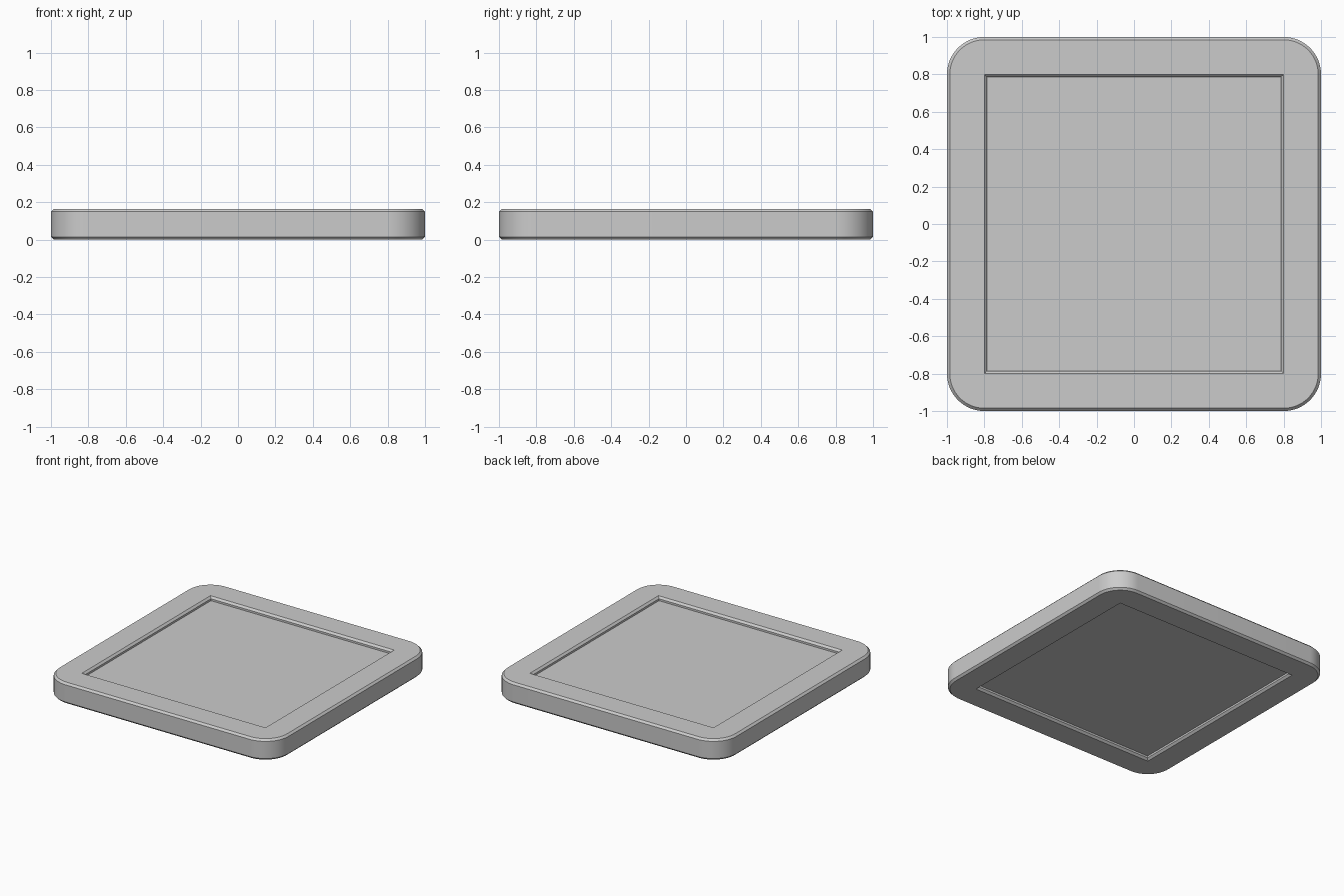
import bpy
import bmesh
import math

cube = bpy.data.objects.get("Cube")
if cube:
    bpy.data.objects.remove(cube)

HEIGHT = 0.165
BEVEL = 0.015
RECESS = 0.03       # depth of the panel below the rim, on both sides
RADIUS = 0.2
HOLE = 0.8
STEPS = 16          # segments per rounded corner

grey = bpy.data.materials.new("grey")
grey.use_nodes = True
colour = (0.6, 0.6, 0.6, 1)
grey.diffuse_color = colour
grey.node_tree.nodes["Principled BSDF"].inputs["Base Color"].default_value = colour


def ring(bm, half, radius, z):
    """Rounded square loop; a zero radius gives sharp corners."""
    verts = []
    for quarter in range(4):
        middle = math.radians(45 + 90 * quarter)
        cx = math.copysign(half - radius, math.cos(middle))
        cy = math.copysign(half - radius, math.sin(middle))
        for i in range(STEPS + 1):
            a = math.radians(90 * (quarter + i / STEPS))
            verts.append(bm.verts.new((cx + radius * math.cos(a),
                                       cy + radius * math.sin(a), z)))
    return verts


# Half of the cross-section, from the panel edge out to the side wall
half_profile = [
    (HOLE - BEVEL, 0, RECESS),
    (HOLE - BEVEL, 0, BEVEL),
    (HOLE, 0, 0),
    (1 - BEVEL, RADIUS - BEVEL, 0),
    (1, RADIUS, BEVEL),
]
profile = half_profile + [(h, r, HEIGHT - z) for h, r, z in reversed(half_profile)]

# Loft the rings into one solid tray and close it with the recessed panels
bm = bmesh.new()
rings = [ring(bm, *p) for p in profile]
count = len(rings[0])
for low, high in zip(rings, rings[1:]):
    for i in range(count):
        j = (i + 1) % count
        bm.faces.new((low[i], low[j], high[j], high[i]))
for end in (rings[0], rings[-1]):
    bm.faces.new([end[k * (STEPS + 1)] for k in range(4)])
bmesh.ops.remove_doubles(bm, verts=bm.verts, dist=0.0001)
bmesh.ops.recalc_face_normals(bm, faces=bm.faces)

mesh = bpy.data.meshes.new("framed_panel")
bm.to_mesh(mesh)
bm.free()
mesh.materials.append(grey)
tray = bpy.data.objects.new("framed_panel", mesh)
bpy.context.collection.objects.link(tray)

# Smooth round corners, crisp bevel edges
bpy.context.view_layer.objects.active = tray
tray.select_set(True)
bpy.ops.object.shade_smooth_by_angle(angle=math.radians(30))
